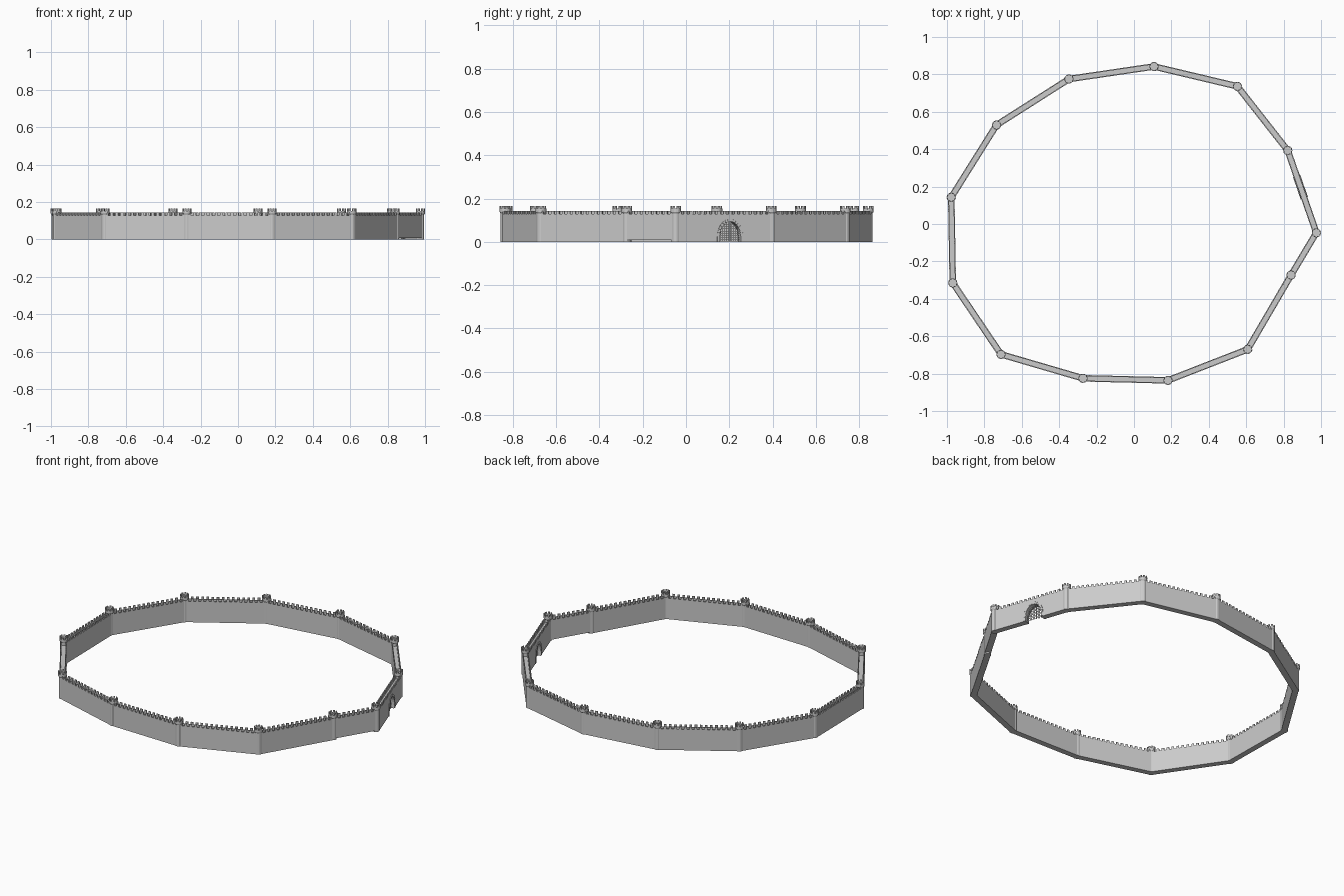
import bpy, bmesh, math
from mathutils import Matrix, Vector

if "Cube" in bpy.data.objects:
    bpy.data.objects.remove(bpy.data.objects["Cube"])

TOWERS = [(0.107, 0.842), (0.553, 0.736), (0.822, 0.393), (0.975, -0.047), (0.84, -0.273),
          (0.608, -0.67), (0.182, -0.836), (-0.273, -0.825), (-0.711, -0.697),
          (-0.969, -0.315), (-0.977, 0.143), (-0.735, 0.529), (-0.348, 0.775)]
HALF, PARAPET = 0.0175, 0.006
FLOOR, SILL, TOP = 0.117, 0.129, 0.143
GATE, SHORT = 2, 3


def finish(name, bm, matrix=None):
    bmesh.ops.recalc_face_normals(bm, faces=bm.faces)
    mesh = bpy.data.meshes.new(name)
    bm.to_mesh(mesh)
    bm.free()
    ob = bpy.data.objects.new(name, mesh)
    bpy.context.collection.objects.link(ob)
    if matrix:
        ob.matrix_world = matrix
    return ob


def box(bm, lo, hi, rot=None):
    lo, hi = Vector(lo), Vector(hi)
    m = Matrix.Translation((lo + hi) / 2) @ Matrix.Diagonal((*(hi - lo), 1))
    bmesh.ops.create_cube(bm, size=1, matrix=rot @ m if rot else m)


def prism(bm, pts, y0, y1):
    """Extrude an outline in the length/height plane across the wall."""
    face = bm.faces.new([bm.verts.new((x, y0, z)) for x, z in pts])
    out = bmesh.ops.extrude_face_region(bm, geom=[face])
    for g in out["geom"]:
        if isinstance(g, bmesh.types.BMVert):
            g.co.y = y1


def arch(a, spring, top, n=14):
    return [(-a * math.cos(math.pi * i / n), spring + (top - spring) * math.sin(math.pi * i / n))
            for i in range(n + 1)]


def wall(i, p, q):
    d = q - p
    length, ang = d.length, math.atan2(d.y, d.x)
    mid = (p + q) / 2
    m = Matrix.Translation((mid.x, mid.y, 0)) @ Matrix.Rotation(ang, 4, 'Z')
    h = length / 2
    base = 0.008 if i == SHORT else 0.0
    bm = bmesh.new()
    # wall body, with an arched opening in the gate wall
    gx = -0.027
    if i == GATE:
        hole = [(gx - 0.05, 0)] + [(gx + x, z) for x, z in arch(0.05, 0.025, 0.093)] + [(gx + 0.05, 0)]
        prism(bm, [(-h, 0)] + hole + [(h, 0), (h, FLOOR), (-h, FLOOR)], -HALF, HALF)
    else:
        box(bm, (-h, -HALF, base), (h, HALF, FLOOR))
    # crenellated parapets along both edges of the walkway
    n = max(4, round(length / 0.028))
    step = length / n
    outline = [(-h, FLOOR)]
    for k in range(n):
        x = -h + k * step
        outline += [(x, SILL), (x + step * 0.25, SILL), (x + step * 0.25, TOP),
                    (x + step * 0.75, TOP), (x + step * 0.75, SILL)]
    outline += [(h, SILL), (h, FLOOR)]
    outline.pop(1)
    outline.insert(1, (-h, SILL))
    for s in (-1, 1):
        prism(bm, outline, s * HALF, s * (HALF - PARAPET))
    finish("gate_wall" if i == GATE else "wall", bm, m)
    if i == GATE:
        gate(m @ Matrix.Translation((gx, 0, 0)))


def gate(m):
    # arch stones on both faces
    bm = bmesh.new()
    inner, outer = arch(0.05, 0.025, 0.093), arch(0.064, 0.025, 0.107)
    inner = [(-0.05, 0)] + inner + [(0.05, 0)]
    outer = [(-0.064, 0)] + outer + [(0.064, 0)]
    for k in range(len(inner) - 1):
        quad = [Vector(v) for v in (inner[k], inner[k + 1], outer[k + 1], outer[k])]
        c = sum(quad, Vector((0, 0))) / 4
        stone = [tuple(c + (v - c) * 0.92) for v in quad]
        for s in (-1, 1):
            prism(bm, stone, s * (HALF - 0.002), s * (HALF + 0.003))
    finish("gate_arch_stones", bm, m)
    # portcullis bars, clipped to the arch
    bm = bmesh.new()
    r = 0.0011
    for k in range(-4, 5):
        x = k * 0.01
        z = 0.025 + 0.068 * math.sqrt(1 - (x / 0.05) ** 2)
        box(bm, (x - r, -r, 0.003), (x + r, r, z))
    for k in range(1, 9):
        z = k * 0.01
        w = 0.05 * math.sqrt(1 - (max(0, z - 0.025) / 0.068) ** 2)
        box(bm, (-w, -r, z - r), (w, r, z + r))
    finish("portcullis", bm, m)


def tower(p):
    bm = bmesh.new()
    # shaft flaring into a wider crown with a sunken top
    sides = 16
    rings = [(0.0205, 0), (0.0205, 0.132), (0.0245, 0.138), (0.0245, 0.153), (0.019, 0.153), (0.019, 0.146)]
    loops = [[bm.verts.new((r * math.cos(2 * math.pi * k / sides), r * math.sin(2 * math.pi * k / sides), z))
              for k in range(sides)] for r, z in rings]
    for a, b in zip(loops, loops[1:]):
        for k in range(sides):
            j = (k + 1) % sides
            bm.faces.new((a[k], a[j], b[j], b[k]))
    bm.faces.new(loops[0])
    bm.faces.new(loops[-1])
    # tower merlons
    for k in range(8):
        rot = Matrix.Rotation(2 * math.pi * (k + 0.5) / 8, 4, 'Z')
        box(bm, (0.0188, -0.0048, 0.150), (0.0244, 0.0048, 0.165), rot)
    finish("tower", bm, Matrix.Translation((p.x, p.y, 0)))


pts = [Vector(t) for t in TOWERS]
for i, p in enumerate(pts):
    tower(p)
    wall(i, p, pts[(i + 1) % len(pts)])
